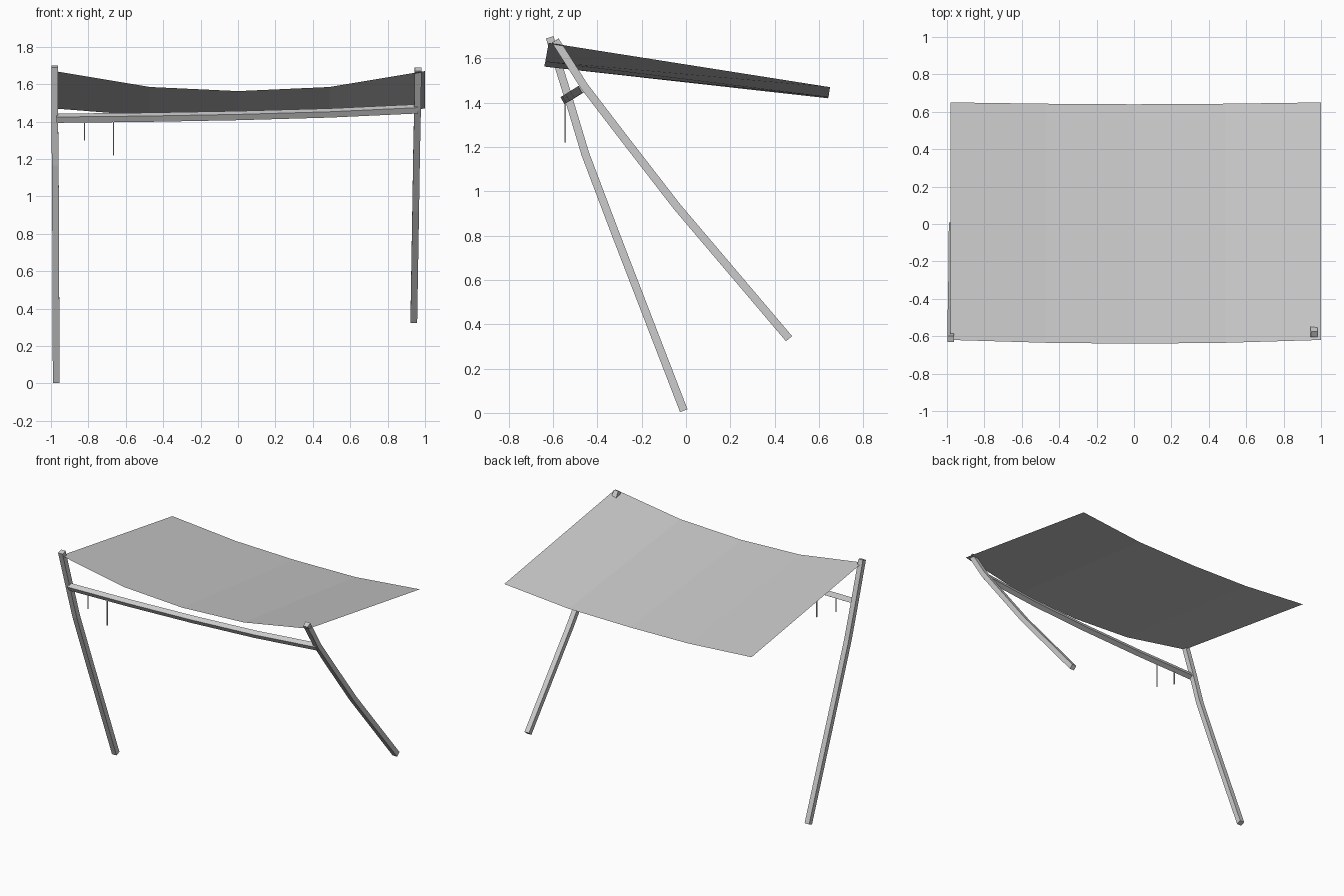
import bpy
import bmesh
from mathutils import Vector

cube = bpy.data.objects.get("Cube")
if cube:
    bpy.data.objects.remove(cube)

grey = bpy.data.materials.new("light grey")
grey.use_nodes = True
colour = (0.6, 0.6, 0.6, 1)
grey.diffuse_color = colour
for node in grey.node_tree.nodes:
    if node.type == "BSDF_PRINCIPLED":
        node.inputs["Base Color"].default_value = colour


def finish(name, bm):
    mesh = bpy.data.meshes.new(name)
    bm.to_mesh(mesh)
    bm.free()
    mesh.materials.append(grey)
    obj = bpy.data.objects.new(name, mesh)
    bpy.context.collection.objects.link(obj)
    return obj


def beam(name, points, width, side):
    """Sweep a square section along points; side is the fixed width axis."""
    bm = bmesh.new()
    pts = [Vector(p) for p in points]
    side = Vector(side).normalized()
    rings = []
    for i, p in enumerate(pts):
        along = (pts[min(i + 1, len(pts) - 1)] - pts[max(i - 1, 0)]).normalized()
        a = (side - along * side.dot(along)).normalized()
        b = along.cross(a)
        rings.append([bm.verts.new(p + (a * u + b * v) * width / 2)
                      for u, v in ((-1, -1), (1, -1), (1, 1), (-1, 1))])
    for r, s in zip(rings, rings[1:]):
        for k in range(4):
            n = (k + 1) % 4
            bm.faces.new((r[k], r[n], s[n], s[k]))
    bm.faces.new(rings[0][::-1])
    bm.faces.new(rings[-1])
    bmesh.ops.recalc_face_normals(bm, faces=bm.faces)
    return finish(name, bm)


# Sagging canopy sheet: x, front y, front z, back y, back z
sections = [
    (-0.98, -0.62, 1.67, 0.65, 1.47),
    (-0.47, -0.635, 1.585, 0.643, 1.43),
    (0.0, -0.64, 1.563, 0.64, 1.42),
    (0.49, -0.635, 1.585, 0.643, 1.425),
    (1.0, -0.62, 1.67, 0.65, 1.47),
]
bm = bmesh.new()
rows = [(bm.verts.new((x, fy, fz)), bm.verts.new((x, by, bz)))
        for x, fy, fz, by, bz in sections]
for (f0, b0), (f1, b1) in zip(rows, rows[1:]):
    bm.faces.new((f0, f1, b1, b0))
finish("canopy", bm)

# Bent poles
beam("right_pole", [(-0.972, -0.01, 0.01), (-0.975, -0.315, 0.8),
                    (-0.977, -0.455, 1.17), (-0.98, -0.53, 1.42),
                    (-0.98, -0.615, 1.695)], 0.036, (1, 0, 0))
beam("left_pole", [(0.94, 0.465, 0.335), (0.95, -0.04, 0.93),
                   (0.955, -0.28, 1.24), (0.96, -0.46, 1.475),
                   (0.963, -0.59, 1.68)], 0.036, (1, 0, 0))

# Bowed crossbar between the poles
heights = [(-0.97, 1.418), (-0.49, 1.423), (0, 1.432), (0.49, 1.446), (0.96, 1.468)]
beam("crossbar", [(x, -0.542 + 1.6 * (z - 1.418), z) for x, z in heights],
     0.036, (0, 0.87, 0.5))

# Hanging cords
for name, x, low in (("short_cord", -0.82, 1.30), ("long_cord", -0.665, 1.22)):
    beam(name, [(x, -0.545, low), (x, -0.545, 1.41)], 0.006, (1, 0, 0))
